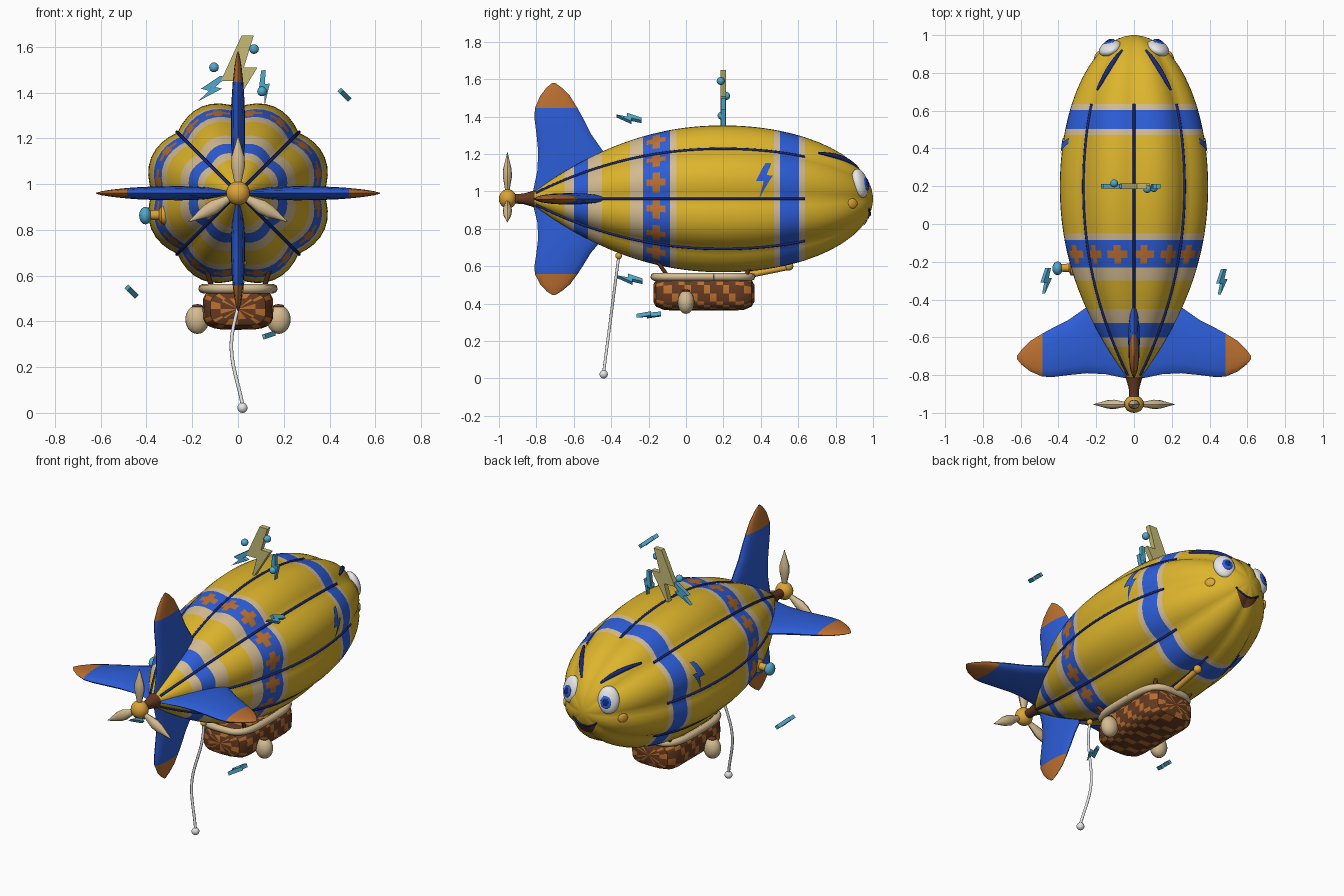
import bpy, bmesh
from math import sin, cos, pi, hypot, atan2, sqrt, radians, copysign
from mathutils import Vector, Matrix, Euler

if "Cube" in bpy.data.objects:
    bpy.data.objects.remove(bpy.data.objects["Cube"])

def material(name, *rgb):
    m = bpy.data.materials.new(name)
    m.use_nodes = True
    m.diffuse_color = (*rgb, 1)
    m.node_tree.nodes["Principled BSDF"].inputs["Base Color"].default_value = (*rgb, 1)
    return m

YELLOW = material("yellow", .72, .46, .025)
BLUE = material("blue", .026, .11, .68)
NAVY = material("navy", .01, .022, .18)
CREAM = material("cream", .66, .5, .28)
ORANGE = material("orange", .5, .16, .03)
BROWN = material("brown", .13, .042, .015)
WHITE = material("white", .8, .8, .8)
CYAN = material("cyan", .08, .4, .61)
GOLD = material("gold", .72, .37, .04)
KHAKI = material("khaki", .56, .5, .18)

AXIS = .96   # height of the hull's centre line
RADIUS = .375

def finish(ob, angle=35):
    bpy.ops.object.select_all(action='DESELECT')
    ob.select_set(True)
    bpy.context.view_layer.objects.active = ob
    bpy.ops.object.shade_smooth_by_angle(angle=radians(angle))
    return ob

def from_bmesh(name, bm, mats):
    bmesh.ops.recalc_face_normals(bm, faces=bm.faces)
    me = bpy.data.meshes.new(name)
    bm.to_mesh(me)
    bm.free()
    for m in mats:
        me.materials.append(m)
    ob = bpy.data.objects.new(name, me)
    bpy.context.collection.objects.link(ob)
    return finish(ob)

def loft(name, rings, mats, rule=lambda i, j: 0):
    """Skin closed rings, cap both ends, colour faces by ring and segment."""
    bm = bmesh.new()
    vs = [[bm.verts.new(p) for p in ring] for ring in rings]
    n = len(vs[0])
    for i in range(len(vs) - 1):
        for j in range(n):
            k = (j + 1) % n
            bm.faces.new((vs[i][j], vs[i][k], vs[i+1][k], vs[i+1][j])).material_index = rule(i, j)
    for i, row in ((0, vs[0]), (len(vs) - 2, vs[-1])):
        bm.faces.new(row).material_index = rule(i, 0)
    return from_bmesh(name, bm, mats)

def ball(name, mat, loc, size, rot=(0, 0, 0)):
    bpy.ops.mesh.primitive_uv_sphere_add(segments=20, ring_count=12, location=loc, rotation=rot)
    ob = bpy.context.object
    ob.name, ob.scale = name, size
    ob.data.materials.append(mat)
    return finish(ob, 60)

def tube(name, mat, pts, radius, taper=False):
    cu = bpy.data.curves.new(name, 'CURVE')
    cu.dimensions, cu.bevel_depth, cu.bevel_resolution = '3D', radius, 2
    cu.use_fill_caps = True
    sp = cu.splines.new('POLY')
    sp.points.add(len(pts) - 1)
    for i, p in enumerate(pts):
        sp.points[i].co = (*p, 1)
        if taper:
            sp.points[i].radius = .4 + .6 * sin(pi * i / (len(pts) - 1))
    ob = bpy.data.objects.new(name, cu)
    bpy.context.collection.objects.link(ob)
    cu.materials.append(mat)
    bpy.ops.object.select_all(action='DESELECT')
    ob.select_set(True)
    bpy.context.view_layer.objects.active = ob
    bpy.ops.object.convert(target='MESH')
    return finish(bpy.context.object, 60)

def bend(a, b, c, n=10):
    """Arc through three points."""
    a, b, c = Vector(a), Vector(b), Vector(c)
    m = 2 * b - (a + c) / 2
    return [a * (1-t)**2 + m * 2*t*(1-t) + c * t*t for t in (i / n for i in range(n + 1))]

# Hull shape: eight puffed gores along a teardrop
def hull_radius(y):
    if y > .2:
        return RADIUS * sqrt(max(0, 1 - ((y - .2) / .8)**2))
    return RADIUS * (1 - ((.2 - y) / 1.06)**2.1)

def lobe(a):
    return 1 + .095 * abs(sin(4 * a))

def on_hull(y, a, lift=0):
    r = hull_radius(y) * lobe(a) + lift
    return (r * cos(a), y, AXIS + r * sin(a))

def nose_point(x, z, lift=0):
    r = hypot(x, z - AXIS) / lobe(atan2(z - AXIS, x))
    return (x, .2 + .8 * sqrt(1 - (r / RADIUS)**2) + lift, z)

# Hull with painted bands and stepped orange motifs
bands = [(-.83, 0), (-.65, 2), (-.6, 1), (-.525, 2), (-.45, 0), (-.3, 2), (-.23, 1), (-.21, 3), (-.18, 4),
         (-.14, 3), (-.11, 1), (-.085, 2), (-.05, 0), (.47, 2), (.503, 1), (.603, 2), (.635, 0), (.9995, 0)]
stations, paint = [], []
for (y0, m), (y1, _) in zip(bands, bands[1:]):
    n = max(1, round((y1 - y0) / .045))
    for i in range(n):
        t = i / n
        if y0 > .63:
            t = sin(t * pi / 2)
        stations.append(y0 + (y1 - y0) * t)
        paint.append(m)
stations.append(bands[-1][0])

def hull_paint(i, j):
    m = paint[min(i, len(paint) - 1)]
    if m == 3:
        return 3 if j % 4 == 2 else 1
    if m == 4:
        return 3 if j % 4 else 1
    return m

SEG = 64
loft("hull", [[on_hull(y, 2 * pi * j / SEG) for j in range(SEG)] for y in stations],
     [YELLOW, BLUE, CREAM, ORANGE], hull_paint)
for k in range(8):
    tube("hull_seam", NAVY, [on_hull(-.8 + 1.435 * i / 40, k * pi / 4, .003) for i in range(41)], .007)

# Tail fins: span, leading edge, trailing edge, half thickness
fin_rows = [(.03, -.36, -.82, .02), (.15, -.39, -.795, .028), (.25, -.44, -.79, .031), (.35, -.51, -.8, .03),
            (.43, -.55, -.81, .027), (.485, -.58, -.808, .023), (.55, -.62, -.78, .016),
            (.595, -.665, -.745, .009), (.62, -.7, -.715, .002)]
def fin(name, a, scale):
    rings = []
    for s, lead, trail, h in fin_rows:
        ring = []
        for k in range(16):
            q = 2 * pi * k / 16
            y, t = (lead + trail) / 2 + (lead - trail) / 2 * cos(q), h * sin(q)
            ring.append((s * scale * cos(a) - t * sin(a), y, AXIS + s * scale * sin(a) + t * cos(a)))
        rings.append(ring)
    loft(name, rings, [BLUE, ORANGE], lambda i, j: int(i >= 5))
for name, a, scale in (("left_fin", 0, 1), ("top_fin", pi/2, 1), ("right_fin", pi, 1), ("bottom_fin", -pi/2, .83)):
    fin(name, a, scale)

# Propeller
loft("propeller_shaft", [[(r * cos(q * pi / 8), y, AXIS + r * sin(q * pi / 8)) for q in range(16)]
                         for y, r in ((-.94, .024), (-.87, .028), (-.81, .045))], [BROWN])
ball("propeller_hub", GOLD, (0, -.953, AXIS), (.052, .047, .052))
for k in range(3):
    a = 2 * pi * k / 3
    rings = [[(w * cos(q * pi / 6), -.955 + w * .8 * sin(q * pi / 6), d) for q in range(12)]
             for d, w in ((.03, .012), (.08, .022), (.12, .031), (.16, .028), (.21, .013), (.25, .001))]
    blade = loft("propeller_blade", rings, [CREAM])
    blade.matrix_world = Matrix.Translation((0, 0, AXIS)) @ Matrix.Rotation(a, 4, 'Y')

# Face
for s in (-1, 1):
    rot = Euler((radians(14), 0, radians(-24 * s)))
    centre = Vector((.126 * s, .93, 1.043))
    turn = rot.to_matrix()
    ball("eye", WHITE, centre, (.062, .037, .08), rot)
    ball("iris", BLUE, centre + turn @ Vector((-.008 * s, .03, -.008)), (.032, .011, .038), rot)
    ball("pupil", NAVY, centre + turn @ Vector((-.01 * s, .038, -.008)), (.017, .006, .021), rot)
    tube("eyebrow", NAVY, bend((.196*s, .71, 1.205), (.127*s, .83, 1.178), (.063*s, .92, 1.125)), .014, True)
    ball("cheek", GOLD, (.195 * s, .89, .935), (.012, .03, .027), (0, 0, radians(30 * s)))

def decal(name, mat, outline, place, axis):
    """Slice a flat outline finely and lay it on the hull."""
    bm = bmesh.new()
    bm.faces.new([bm.verts.new((u, v, 0)) for u, v in outline])
    lo, hi = min(p[axis] for p in outline), max(p[axis] for p in outline)
    for ax in (axis, 1 - axis):
        for i in range(1, 14):
            co, no = [0, 0, 0], [0, 0, 0]
            co[ax], no[ax] = (lo + (hi - lo) * i / 14 if ax == axis else .3 + i * .02), 1
            bmesh.ops.bisect_plane(bm, geom=bm.verts[:] + bm.edges[:] + bm.faces[:], plane_co=co, plane_no=no)
    bmesh.ops.triangulate(bm, faces=bm.faces)
    for v in bm.verts:
        v.co = place(v.co.x, v.co.y)
    return from_bmesh(name, bm, [mat])

xs = [-.08 + .16 * i / 12 for i in range(13)]
upper = [(x, .872 + 5.5 * x * x) for x in xs]
lower = [(x, .818 + 13.5 * x * x) for x in xs[1:-1]]
decal("mouth", BROWN, upper + lower[::-1], lambda x, z: nose_point(x, z, .006), 0)
tube("smile_line", NAVY, [nose_point(x, z, .004) for x, z in upper], .005)

# Lightning bolts
BOLT = [(.07, .5), (.4, .5), (.13, .1), (.5, .1), (-.3, -.5), (-.05, -.07), (-.5, -.07)]
def bolt(name, mat, centre, u, v, thick):
    c, u, v = Vector(centre), Vector(u), Vector(v)
    n = u.cross(v).normalized() * thick / 2
    loft(name, [[c + u * p + v * q + n * s for p, q in BOLT] for s in (-1, 1)], [mat])

bolt("roof_bolt", KHAKI, (.005, .2, 1.475), (.16, 0, 0), (0, 0, .35), .03)
bolt("spark_bolt_right", CYAN, (-.117, .2, 1.415), (.08, 0, -.02), (.07, 0, .12), .025)
bolt("spark_bolt_left", CYAN, (.115, .2, 1.42), (.055, 0, .01), (-.035, 0, .15), .025)
for p in ((-.105, .215, 1.51), (.07, .185, 1.59), (.105, .19, 1.405)):
    ball("spark", CYAN, p, (.021, .021, .021))
bolt("floating_bolt", CYAN, (.465, -.305, 1.39), (.045, 0, -.045), (0, .135, 0), .022)
bolt("floating_bolt", CYAN, (-.465, -.3, .53), (.045, 0, -.045), (0, .135, 0), .022)
bolt("floating_bolt", CYAN, (.135, -.2, .34), (.055, 0, .018), (0, .13, 0), .022)

def side_place(s):
    def place(y, z):
        a = atan2(z - AXIS, .36)
        x, py, pz = on_hull(y, a, .006)
        return (s * x, py, pz)
    return place
for s in (-1, 1):
    decal("side_bolt", BLUE, [(.42 + .09 * u, 1.062 + .19 * v) for u, v in BOLT], side_place(s), 1)

# Woven gondola
def rounded(a, p=.55):
    return copysign(abs(cos(a))**p, cos(a)), copysign(abs(sin(a))**p, sin(a))
ends = [(-.27, .02), (-.27, .5), (-.255, .78), (-.215, .96)]
rows = ends + [(-.17 + .034 * i, 1) for i in range(11)] + [(-y, k) for y, k in ends[::-1]]
shape = [rounded(2 * pi * j / 24) for j in range(24)]
loft("gondola", [[(.155 * k * u, .095 + y, .455 + .092 * k * v) for u, v in shape] for y, k in rows],
     [BROWN, ORANGE], lambda i, j: int((i + j) % 3 == 0))
rim = [rounded(2 * pi * (j + .5) / 48) for j in range(48)]
rim.append(rim[0])
tube("gondola_rim", CREAM, [(.153 * u, .09 + .26 * v, .543) for u, v in rim], .021)
for s in (-1, 1):
    for y0, y1 in ((-.1, -.17), (.32, .375)):
        tube("gondola_strut", BROWN, [(.115 * s, y0, .55), (.145 * s, y1, .65)], .011)
    ball("sandbag", CREAM, (.178 * s, 0, .408), (.052, .045, .063))
    ball("sandbag_tie", BROWN, (.178 * s, 0, .466), (.024, .022, .009))

# Front pipe, side horn
tube("front_pipe", GOLD, [(0, .32, .55), (0, .55, .597)], .017)
ball("pipe_tip", GOLD, (0, .55, .6), (.024, .024, .024))
loft("horn", [[(x, -.232 + r * cos(q * pi / 8), .865 + r * sin(q * pi / 8)) for q in range(16)]
              for x, r in ((-.3, .042), (-.335, .04), (-.345, .022), (-.4, .02))], [GOLD])
ball("horn_bulb", CYAN, (-.405, -.235, .862), (.027, .036, .038))

# Mooring rope
rope = [(.01 + .022 * sin(2.2 * pi * t + .4) * (1 - .5 * t) - .025 * sin(pi * t),
         -.36 - .08 * t, .65 - .615 * t) for t in (i / 24 for i in range(25))]
tube("mooring_rope", WHITE, rope, .008)
ball("rope_weight", WHITE, (rope[-1][0], -.44, .022), (.022, .022, .022))
ball("rope_anchor", GOLD, (rope[0][0], -.36, .655), (.018, .018, .018))
